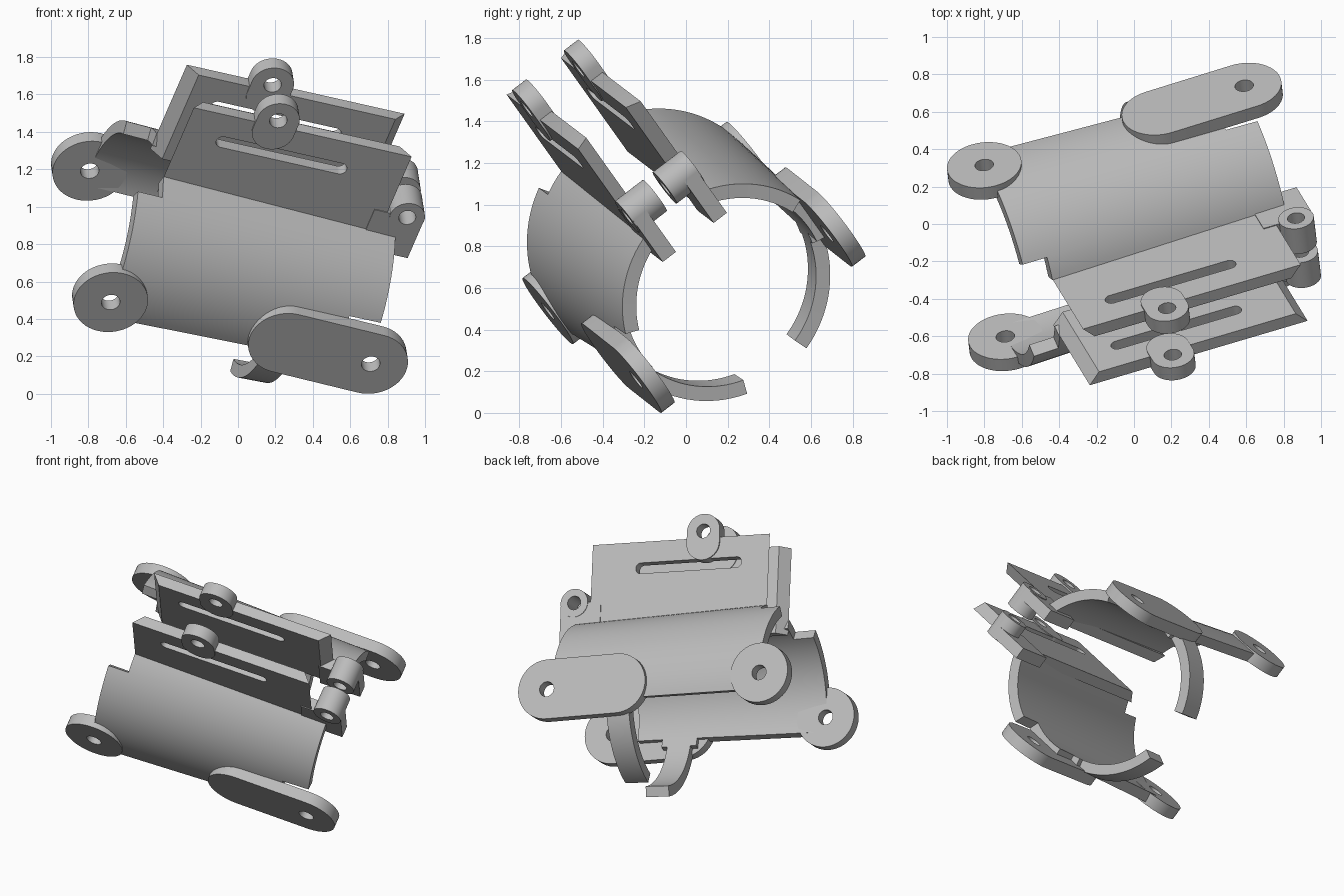
import bpy, bmesh
from math import sin, cos, pi, radians
from mathutils import Matrix, Vector

cube = bpy.data.objects.get("Cube")
if cube:
    bpy.data.objects.remove(cube)

grey = bpy.data.materials.new("plain grey")
grey.use_nodes = True
grey.diffuse_color = (0.5, 0.5, 0.5, 1)
grey.node_tree.nodes["Principled BSDF"].inputs["Base Color"].default_value = (0.5, 0.5, 0.5, 1)

# Tilted frame: X along the tube, Y across, Z up through the flaps
along = Vector((0.937, 0.277, -0.211)).normalized()
up = Vector((0.332, -0.549, 0.770))
up = (up - along * up.dot(along)).normalized()
across = up.cross(along)
frame = Matrix((along, across, up)).transposed().to_4x4()
parts = []


def add_object(name, bm):
    bmesh.ops.recalc_face_normals(bm, faces=bm.faces)
    mesh = bpy.data.meshes.new(name)
    bm.to_mesh(mesh)
    bm.free()
    mesh.materials.append(grey)
    ob = bpy.data.objects.new(name, mesh)
    bpy.context.scene.collection.objects.link(ob)
    return ob


def apply_modifier(ob, mod):
    bpy.ops.object.select_all(action='DESELECT')
    bpy.context.view_layer.objects.active = ob
    ob.select_set(True)
    bpy.ops.object.modifier_apply(modifier=mod.name)


def prism(name, outline, y0, y1, inset=0.0):
    """Plate in the XZ plane from y0 (inner) to y1 (outer); inset slants its ends."""
    mid = sum(p[0] for p in outline) / len(outline)
    bm = bmesh.new()
    inner = [bm.verts.new((x + (inset if x < mid else -inset), y0, z)) for x, z in outline]
    outer = [bm.verts.new((x, y1, z)) for x, z in outline]
    bm.faces.new(inner)
    bm.faces.new(outer[::-1])
    n = len(outline)
    for i in range(n):
        j = (i + 1) % n
        bm.faces.new((inner[i], outer[i], outer[j], inner[j]))
    return add_object(name, bm)


def stadium(p, q, r, n=24):
    """Round-ended outline around two points."""
    d = (Vector(q) - Vector(p))
    d = d.normalized() if d.length > 0 else Vector((1, 0))
    t = Vector((-d.y, d.x))
    pts = []
    for c, sign in ((Vector(p), -1), (Vector(q), 1)):
        for i in range(n + (d.length > 0 and p != q)):
            k = pi * i / n
            pts.append(tuple(c + sign * r * (d * sin(k) - t * cos(k))))
    return pts


def drill(ob, side, slots):
    for p, q, r in slots:
        cutter = prism("cutter", stadium(p, q, r), side * -0.1, side * 0.9)
        cutter.hide_render = True
        mod = ob.modifiers.new("hole", 'BOOLEAN')
        mod.operation = 'DIFFERENCE'
        mod.solver = 'EXACT'
        mod.object = cutter
        apply_modifier(ob, mod)
        bpy.data.objects.remove(cutter)


def shell(name, side):
    """Half of the tapered tube with its hooked arm, thickened inwards."""
    xs = [-0.93, -0.79, -0.4, -0.04, 0.0, 0.16, 0.2, 0.37, 0.55]
    step = 3
    bm = bmesh.new()

    def keep(x, deg):
        if deg < -15:
            return 0.0 < x < 0.16
        if deg < -9:
            return -0.04 < x < 0.2
        if deg < 21:
            return x < 0.37
        return x > -0.79 or deg < 60

    verts = {}

    def vert(x, deg):
        if (x, deg) not in verts:
            r = 0.588 - 0.034 * x
            k = radians(deg)
            verts[x, deg] = bm.verts.new((x, side * r * cos(k), r * sin(k)))
        return verts[x, deg]

    for x0, x1 in zip(xs, xs[1:]):
        for deg in range(-72, 72, step):
            if keep((x0 + x1) / 2, deg + step / 2):
                loop = [vert(x0, deg), vert(x1, deg), vert(x1, deg + step), vert(x0, deg + step)]
                bm.faces.new(loop if side < 0 else loop[::-1])
    for f in bm.faces:
        f.normal_update()
    f = next(iter(bm.faces))
    c = f.calc_center_median()
    outward = f.normal.dot(Vector((0, c.y, c.z))) > 0
    ob = add_object(name, bm)
    # Make sure the skin faces outwards before thickening
    p = ob.data.polygons[0]
    if p.normal.dot(Vector((0, p.center.y, p.center.z))) < 0:
        ob.data.flip_normals()
    mod = ob.modifiers.new("thickness", 'SOLIDIFY')
    mod.thickness = 0.07
    mod.offset = -1
    apply_modifier(ob, mod)
    return ob


disc_c, long_a, long_b = (-0.93, 0.01), (0.07, 0.0), (0.56, -0.01)
top_c, end_c = (-0.323, 1.11), (0.566, 0.68)
ear_holes = [(disc_c, disc_c, 0.05), (long_b, long_b, 0.05)]
top_hole = (top_c, top_c, 0.047)
end_hole = (end_c, end_c, 0.046)
slot = ((-0.56, 0.888), (0.11, 0.888), 0.036)

for side, label in ((-1, "front"), (1, "back")):
    def plate(name, outline, y0, y1, holes, inset=0.0):
        ob = prism(label + "_" + name, outline, side * y0, side * y1, inset)
        drill(ob, side, holes)
        parts.append(ob)

    # Curved half tube
    tube = shell(label + "_tube_half", side)
    drill(tube, side, ear_holes)
    parts.append(tube)
    # Side ears
    plate("round_ear", stadium(disc_c, disc_c, 0.2), 0.54, 0.62, ear_holes[:1])
    plate("long_ear", stadium(long_a, long_b, 0.2), 0.54, 0.62, ear_holes[1:])
    # Slotted clamp flap with slanted ends
    flap = [(-0.788, 0.48), (0.454, 0.48), (0.454, 1.065), (-0.788, 1.065)]
    plate("flap", flap, 0.12, 0.19, [slot, top_hole], 0.06)
    # Lug on the flap's top edge
    plate("top_lug", stadium((top_c[0], 1.03), top_c, 0.115), 0.115, 0.2, [top_hole])
    # Lug on the flap's end, with its foot
    foot = [(0.38, 0.42), (0.661, 0.42), (0.661, 0.68), (0.38, 0.68)]
    plate("end_foot", foot, 0.115, 0.195, [end_hole])
    plate("end_lug", stadium(end_c, end_c, 0.095), 0.03, 0.2, [end_hole])

# Tilt everything into place, centred and standing on the ground
for ob in parts:
    ob.data.transform(frame)
pts = [v.co for ob in parts for v in ob.data.vertices]
lo = [min(p[i] for p in pts) for i in range(3)]
hi = [max(p[i] for p in pts) for i in range(3)]
shift = Matrix.Translation((-(lo[0] + hi[0]) / 2, -(lo[1] + hi[1]) / 2, -lo[2]))
for ob in parts:
    ob.data.transform(shift)
    ob.data.update()
    bpy.ops.object.select_all(action='DESELECT')
    bpy.context.view_layer.objects.active = ob
    ob.select_set(True)
    bpy.ops.object.shade_smooth_by_angle(angle=radians(30))
